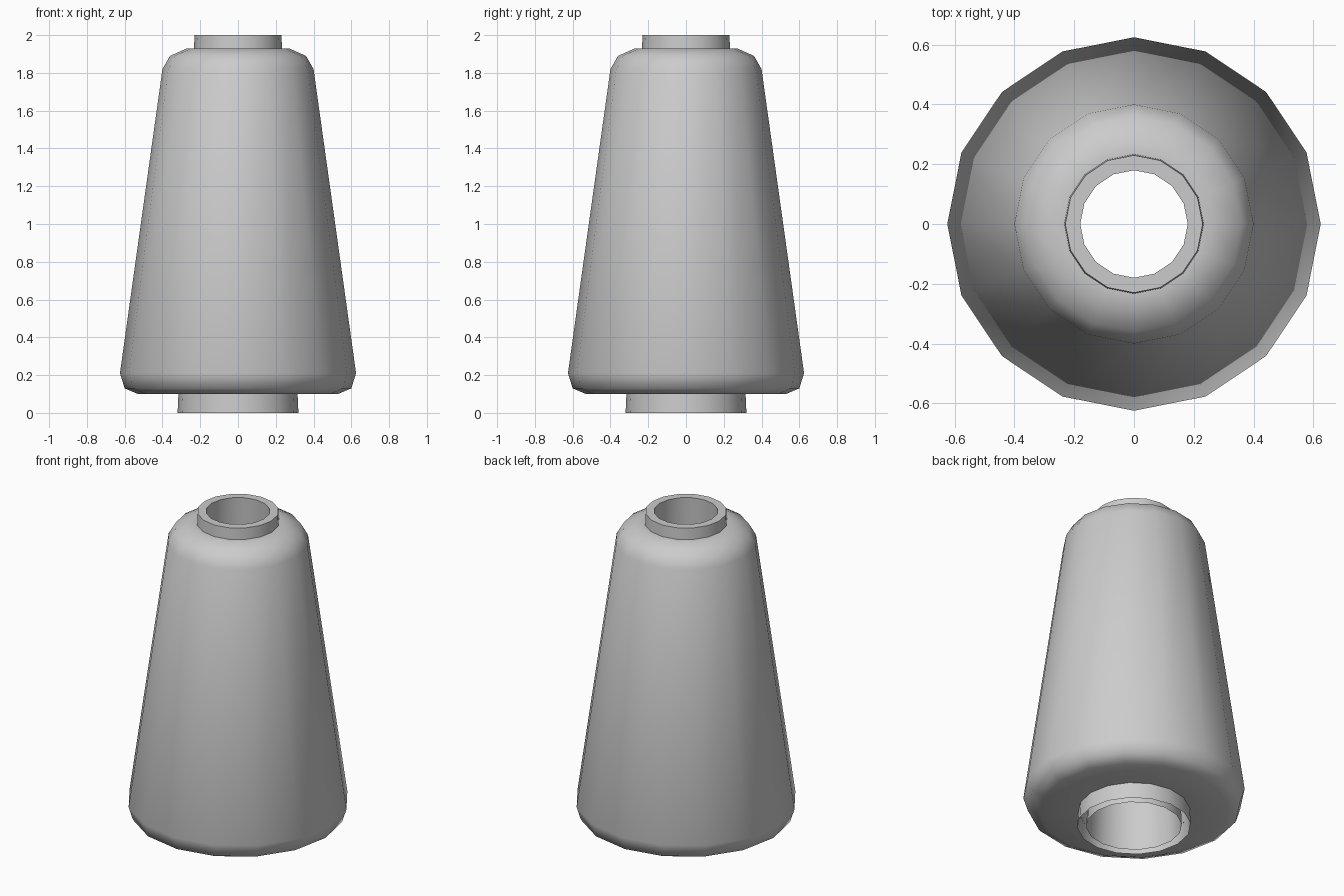
import bpy, bmesh, math

if "Cube" in bpy.data.objects:
    bpy.data.objects.remove(bpy.data.objects["Cube"])

SIDES = 16


def lathe(name, profile, angle):
    """Revolve (radius, z) points, listed so the faces look outward, around z."""
    bm = bmesh.new()
    rings = []
    for r, z in profile:
        rings.append([bm.verts.new((r * math.cos(2 * math.pi * i / SIDES),
                                    r * math.sin(2 * math.pi * i / SIDES), z))
                      for i in range(SIDES)])
    for a, b in zip(rings, rings[1:]):
        for i in range(SIDES):
            j = (i + 1) % SIDES
            bm.faces.new((a[i], a[j], b[j], b[i]))
    mesh = bpy.data.meshes.new(name)
    bm.to_mesh(mesh)
    bm.free()
    obj = bpy.data.objects.new(name, mesh)
    bpy.context.collection.objects.link(obj)
    bpy.context.view_layer.objects.active = obj
    obj.select_set(True)
    bpy.ops.object.shade_smooth_by_angle(angle=math.radians(angle))
    obj.select_set(False)
    return obj


# Wound thread: tapered body with rounded shoulders
lathe("thread_body", [(0.315, 0.10), (0.53, 0.10), (0.60, 0.13), (0.625, 0.21),
                      (0.40, 1.82), (0.36, 1.89), (0.27, 1.93), (0.23, 1.93)], 60)

# Hollow tapered core, open between its walls at the bottom
lathe("core_tube", [(0.32, 0.0), (0.23, 2.0), (0.18, 2.0), (0.27, 0.0)], 40)
